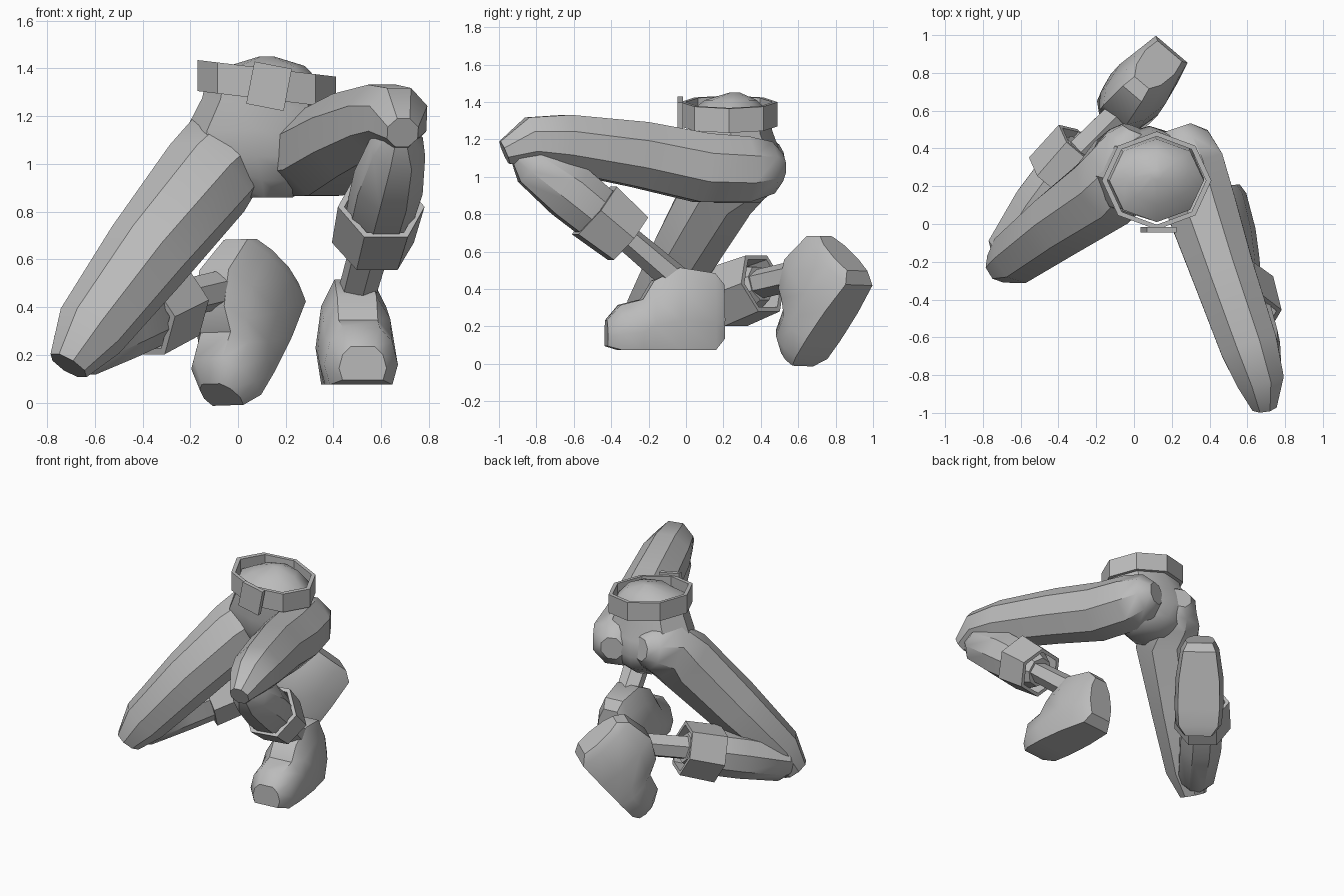
import bpy, bmesh, math
from mathutils import Vector, Matrix

cube = bpy.data.objects.get("Cube")
if cube:
    bpy.data.objects.remove(cube, do_unlink=True)

grey = bpy.data.materials.new("plain grey")
grey.use_nodes = True
GREY = (0.5, 0.5, 0.5, 1)
grey.diffuse_color = GREY
grey.node_tree.nodes["Principled BSDF"].inputs["Base Color"].default_value = GREY


def finish(name, bm, angle=38):
    bmesh.ops.remove_doubles(bm, verts=bm.verts, dist=1e-5)
    bmesh.ops.recalc_face_normals(bm, faces=bm.faces)
    mesh = bpy.data.meshes.new(name)
    bm.to_mesh(mesh)
    bm.free()
    ob = bpy.data.objects.new(name, mesh)
    bpy.context.collection.objects.link(ob)
    mesh.materials.append(grey)
    bpy.ops.object.select_all(action='DESELECT')
    ob.select_set(True)
    bpy.context.view_layer.objects.active = ob
    bpy.ops.object.shade_smooth_by_angle(angle=math.radians(angle))


def skin(bm, rings, caps=True):
    """Join rings of points with quads."""
    loops = [[bm.verts.new(p) for p in ring] for ring in rings]
    n = len(loops[0])
    for a, b in zip(loops, loops[1:]):
        for i in range(n):
            j = (i + 1) % n
            bm.faces.new((a[i], a[j], b[j], b[i]))
    if caps:
        bm.faces.new(loops[0])
        bm.faces.new(loops[-1])


def band(name, rings, scale):
    """Hollow flat-sided band: the rings outside, shrunk copies inside."""
    inner = []
    for ring in rings:
        c = sum(ring, Vector()) / len(ring)
        inner.append([c + (p - c) * scale for p in ring])
    bm = bmesh.new()
    skin(bm, rings + inner[::-1] + rings[:1], caps=False)
    finish(name, bm)


def limb_rings(path, sides=8, phase=0.5):
    """Rings along (x, y, z, side radius, upper radius) stations."""
    centres = [Vector(p[:3]) for p in path]
    rings = []
    for k, p in enumerate(path):
        along = (centres[min(k + 1, len(path) - 1)] - centres[max(k - 1, 0)]).normalized()
        side = along.cross(Vector((0, 0, 1))).normalized()
        up = side.cross(along)
        turns = [math.tau * (i + phase) / sides for i in range(sides)]
        rings.append([centres[k] + side * math.cos(t) * p[3] + up * math.sin(t) * p[4]
                      for t in turns])
    return rings


def limb(name, path, sides=8):
    bm = bmesh.new()
    skin(bm, limb_rings(path, sides))
    finish(name, bm)


def oval(x, y, z, rx, ry, tilt=0.0, sides=8):
    turns = [math.tau * i / sides for i in range(sides)]
    return [Vector((x + rx * math.cos(t), y + ry * math.sin(t), z + tilt * rx * math.cos(t)))
            for t in turns]


def foot(name, heel, toe_dir, up):
    """Boot with a flat sole, from heel to toe."""
    d = Vector(toe_dir).normalized()
    u = Vector(up)
    u = (u - d * u.dot(d)).normalized()
    s = d.cross(u)
    # distance from heel, half width, sole height, top height
    stations = [(0.0, .10, .06, .35), (.05, .13, 0, .41), (.24, .16, 0, .44),
                (.38, .165, 0, .37), (.44, .165, 0, .27), (.56, .155, 0, .24),
                (.63, .10, .02, .16)]
    outline = [(-.85, 0), (-1, .35), (-.85, .75), (-.5, 1),
               (.5, 1), (.85, .75), (1, .35), (.85, 0)]
    rings = [[Vector(heel) + d * f + s * (w * a) + u * (lo + (hi - lo) * b)
              for a, b in outline] for f, w, lo, hi in stations]
    bm = bmesh.new()
    skin(bm, rings)
    finish(name, bm)


# Pelvis, domed at the waist and flaring into the hips
bm = bmesh.new()
skin(bm, [oval(.12, .26, 1.45, .03, .03), oval(.12, .24, 1.41, .16, .14),
          oval(.12, .23, 1.34, .25, .22, -.1), oval(.11, .24, 1.25, .26, .22, -.1),
          oval(.09, .26, 1.14, .31, .24), oval(.08, .28, 1.03, .32, .24),
          oval(.10, .28, .93, .24, .20), oval(.11, .27, .86, .12, .12)])
finish("pelvis", bm)

# Belt and buckle
band("belt", [oval(.12, .23, 1.27, .29, .26, -.12), oval(.12, .23, 1.40, .29, .26, -.12)], .9)

bm = bmesh.new()
bmesh.ops.create_cube(bm, size=1, matrix=Matrix.Translation((.13, -.03, 1.325))
                      @ Matrix.Rotation(math.radians(11), 4, 'Y')
                      @ Matrix.Diagonal((.16, .03, .18, 1)))
finish("buckle", bm)

# Raised left leg
limb("left_thigh", [(.23, .51, 1.05, .08, .08), (.25, .45, 1.05, .16, .15),
                    (.29, .32, 1.04, .20, .19),
                    (.36, .08, 1.05, .20, .20), (.47, -.25, 1.12, .18, .19),
                    (.61, -.65, 1.18, .165, .165), (.67, -.83, 1.19, .135, .14),
                    (.69, -.97, 1.13, .07, .07)])
limb("left_shin", [(.68, -.91, 1.14, .05, .05), (.67, -.82, 1.07, .12, .13),
                   (.63, -.62, .92, .15, .16), (.58, -.40, .74, .14, .15),
                   (.56, -.32, .68, .10, .10)])
band("left_cuff", limb_rings([(.60, -.49, .82, .185, .19), (.565, -.31, .67, .175, .17)],
                             sides=6, phase=0), .85)
limb("left_ankle", [(.57, -.36, .71, .09, .07), (.49, -.03, .43, .08, .08)], sides=6)
foot("left_foot", (.46, .2, .075), (.1, -1, 0), (0, 0, 1))

# Kneeling right leg
limb("right_thigh", [(.01, .50, 1.10, .08, .08), (-.01, .45, 1.09, .14, .14),
                     (-.05, .32, 1.06, .21, .20),
                     (-.13, .19, .94, .22, .21), (-.38, .01, .62, .19, .19),
                     (-.62, -.17, .30, .155, .155), (-.71, -.225, .155, .09, .09)])
limb("right_shin", [(-.70, -.2, .18, .05, .06), (-.66, -.14, .23, .13, .13),
                    (-.50, .10, .32, .15, .15), (-.35, .30, .39, .15, .15),
                    (-.27, .40, .43, .10, .10)])
band("right_cuff", limb_rings([(-.41, .23, .36, .19, .19), (-.26, .41, .43, .18, .18)],
                              sides=6, phase=0), .85)
limb("right_ankle", [(-.30, .36, .42, .09, .08), (.04, .70, .50, .08, .08)], sides=6)
foot("right_foot", (.22, .95, .46), (-.4, -.5, -.77), (-.53, -.6, .6))
